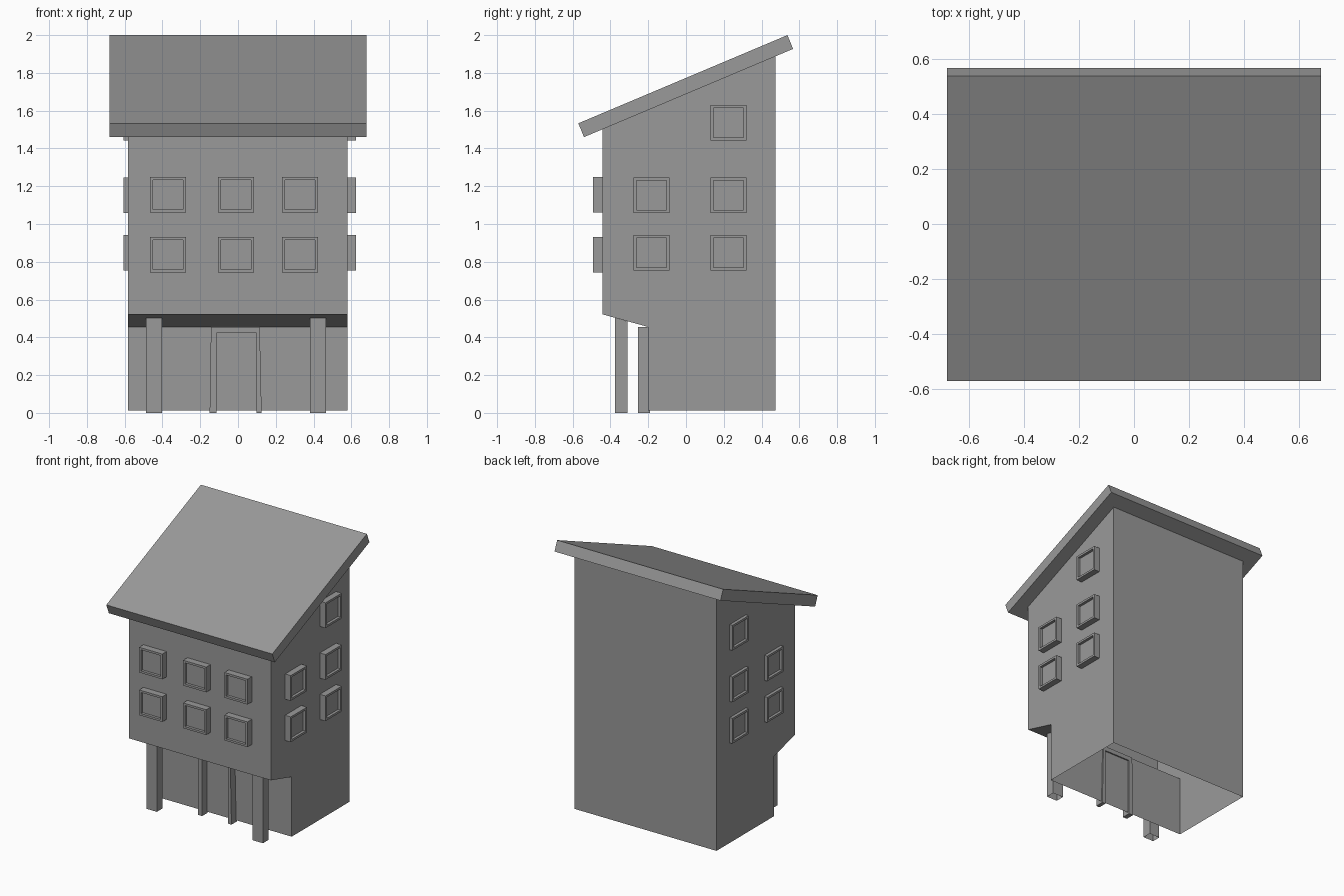
import bpy, bmesh
from math import pi
from mathutils import Matrix, Vector

if "Cube" in bpy.data.objects:
    bpy.data.objects.remove(bpy.data.objects["Cube"])

grey = bpy.data.materials.new("dark_grey")
grey.diffuse_color = (0.32, 0.32, 0.32, 1)
grey.use_nodes = True
grey.node_tree.nodes["Principled BSDF"].inputs["Base Color"].default_value = grey.diffuse_color


def finish(name, bm):
    bmesh.ops.recalc_face_normals(bm, faces=bm.faces)
    mesh = bpy.data.meshes.new(name)
    bm.to_mesh(mesh)
    bm.free()
    mesh.materials.append(grey)
    obj = bpy.data.objects.new(name, mesh)
    bpy.context.collection.objects.link(obj)
    return obj


def prism(name, pts, axis, a, b, skip=()):
    """Extrude a profile along x (points are y,z) or y (points are x,z); skip drops side faces."""
    bm = bmesh.new()
    place = (lambda p, t: (t, p[0], p[1])) if axis == 'x' else (lambda p, t: (p[0], t, p[1]))
    lo = [bm.verts.new(place(p, a)) for p in pts]
    hi = [bm.verts.new(place(p, b)) for p in pts]
    bm.faces.new(lo)
    bm.faces.new(hi[::-1])
    n = len(pts)
    for i in range(n):
        if i not in skip:
            j = (i + 1) % n
            bm.faces.new((lo[i], hi[i], hi[j], lo[j]))
    return finish(name, bm)


def window(name, center, turn, depth, w=0.19, h=0.187):
    """Box frame facing -y before turning, with a recessed pane."""
    bm = bmesh.new()
    bmesh.ops.create_cube(bm, size=1, matrix=Matrix.Translation((0, -depth / 2, 0))
                          @ Matrix.Diagonal((w, depth, h, 1)))
    bm.normal_update()
    front = min(bm.faces, key=lambda f: f.calc_center_median().y)
    bmesh.ops.inset_region(bm, faces=[front], thickness=0.022)
    pane = bmesh.ops.extrude_discrete_faces(bm, faces=[front])['faces'][0]
    bmesh.ops.translate(bm, verts=pane.verts, vec=(0, 0.02, 0))
    bmesh.ops.transform(bm, verts=bm.verts, matrix=Matrix.Translation(Vector(center))
                        @ Matrix.Rotation(turn, 4, 'Z'))
    return finish(name, bm)


# House body: open underneath, sloped top closed off by the roof
prism("house_body", [(-0.20, 0.012), (0.474, 0.012), (0.474, 1.89), (-0.443, 1.503),
                     (-0.443, 0.522), (-0.20, 0.455)], 'x', -0.582, 0.58, skip=(0, 2))

# Slanted roof slab
prism("roof", [(-0.54, 1.46), (0.567, 1.927), (0.537, 2.0), (-0.57, 1.533)], 'x', -0.68, 0.68)

# Porch columns, open at the foot
for name, x0, x1 in (("left_column", -0.487, -0.402), ("right_column", 0.38, 0.467)):
    prism(name, [(-0.375, 0), (-0.31, 0), (-0.31, 0.485), (-0.375, 0.503)], 'x', x0, x1, skip=(0,))

# Door surround, passing through the wall
prism("door_frame", [(-0.15, 0), (-0.143, 0.455), (0.115, 0.455), (0.125, 0),
                     (0.097, 0), (0.097, 0.423), (-0.115, 0.423), (-0.115, 0)],
      'y', -0.255, -0.19)

# Front windows
for x in (-0.37, -0.01, 0.328):
    for z in (0.838, 1.154):
        window("front_window", (x, -0.443, z), 0, 0.05)

# Side windows, same layout on both sides
for y, z in ((-0.182, 0.847), (-0.182, 1.153), (0.225, 0.847), (0.225, 1.153), (0.225, 1.536)):
    window("right_window", (0.578, y, z), pi / 2, 0.048)
    window("left_window", (-0.557, y, z), -pi / 2, 0.048)
